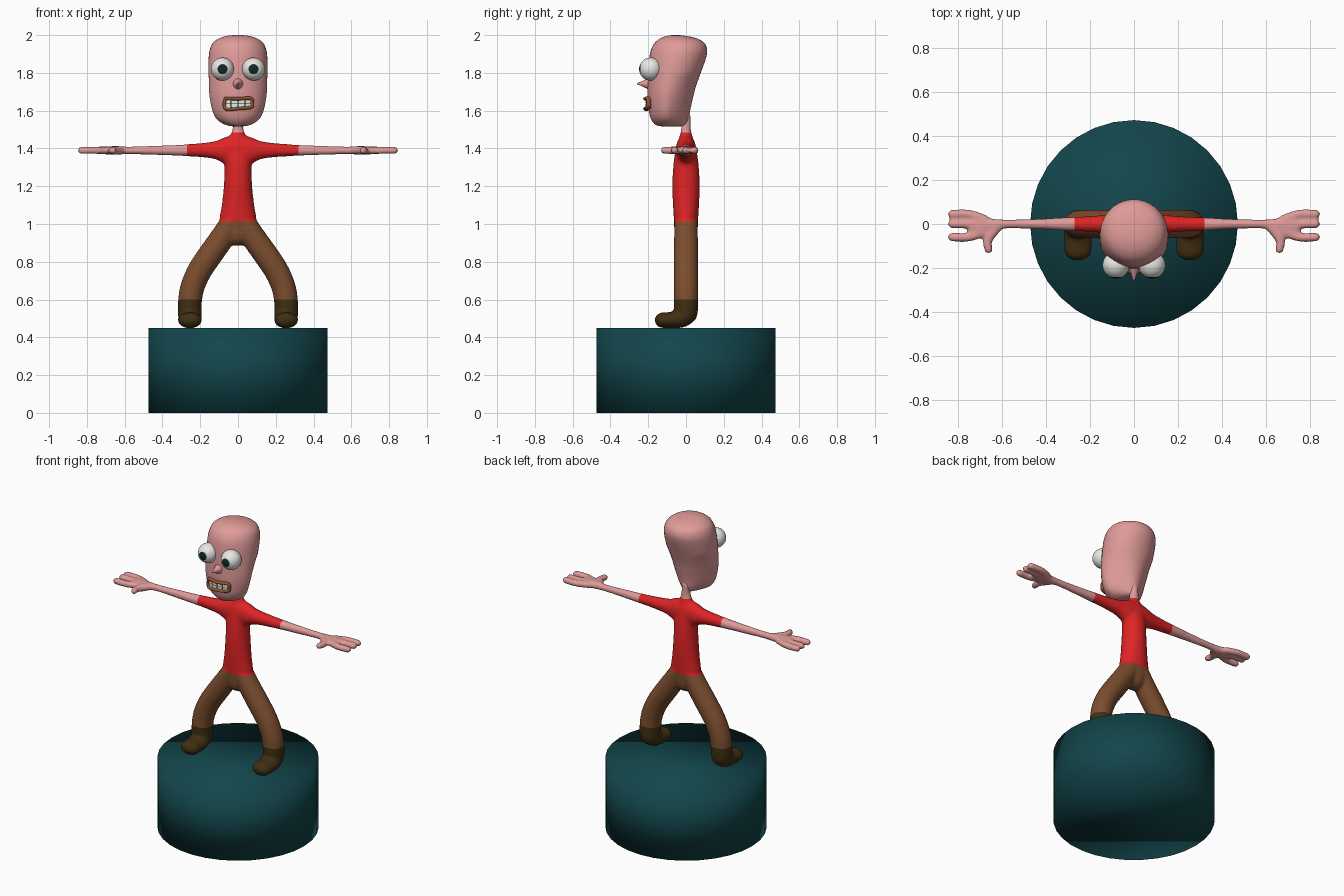
import bpy, bmesh, math
from mathutils import Vector, Matrix

if "Cube" in bpy.data.objects:
    bpy.data.objects.remove(bpy.data.objects["Cube"])

X, Y, Z = Vector((1, 0, 0)), Vector((0, 1, 0)), Vector((0, 0, 1))


def material(name, rgb):
    m = bpy.data.materials.new(name)
    m.diffuse_color = (*rgb, 1)
    m.use_nodes = True
    m.node_tree.nodes["Principled BSDF"].inputs["Base Color"].default_value = m.diffuse_color
    return m


SKIN = material("skin pink", (0.74, 0.33, 0.32))
RED = material("shirt red", (0.74, 0.017, 0.018))
BROWN = material("trouser brown", (0.20, 0.075, 0.027))
BOOT = material("boot dark brown", (0.05, 0.028, 0.006))
TEAL = material("base teal", (0.006, 0.06, 0.07))
WHITE = material("white", (0.8, 0.8, 0.78))
DARK = material("pupil dark", (0.006, 0.022, 0.022))
LIP = material("lip brown", (0.28, 0.09, 0.025))


def part(name, bm, mats, recalc=True):
    if recalc:
        bmesh.ops.recalc_face_normals(bm, faces=bm.faces)
    me = bpy.data.meshes.new(name)
    bm.to_mesh(me)
    bm.free()
    for m in mats:
        me.materials.append(m)
    ob = bpy.data.objects.new(name, me)
    bpy.context.collection.objects.link(ob)
    return ob


def catmull(pts, steps=4):
    """Smooth a list of (x, y, z, radius_u, radius_v)."""
    p = [pts[0]] + list(pts) + [pts[-1]]
    out = []
    for i in range(1, len(p) - 2):
        for k in range(steps):
            t = k / steps
            out.append([0.5 * (2 * b + (c - a) * t + (2 * a - 5 * b + 4 * c - d) * t * t
                               + (3 * b - a - 3 * c + d) * t ** 3)
                        for a, b, c, d in zip(p[i - 1], p[i], p[i + 1], p[i + 2])])
    return out + [list(pts[-1])]


def tube(bm, pts, u, fixed=None, cap=True, n=28):
    """Loft elliptical rings along a path; u is the axis of the first radius."""
    path = catmull(pts)
    pos = [Vector(q[:3]) for q in path]
    tan = [fixed or (pos[min(i + 1, len(pos) - 1)] - pos[max(i - 1, 0)]).normalized()
           for i in range(len(pos))]
    rings = [(p, t, q[3], q[4]) for p, t, q in zip(pos, tan, path)]
    if cap:  # round ends
        for end, sign in ((0, -1), (-1, 1)):
            p, t, ra, rb = rings[end]
            extra = []
            for a in (30, 55, 78):
                s, c = math.sin(math.radians(a)), math.cos(math.radians(a))
                extra.append((p + t * sign * s * min(ra, rb), t, ra * c, rb * c))
            rings = extra[::-1] + rings if end == 0 else rings + extra
    loops = []
    for p, t, ra, rb in rings:
        uu = (u - t * u.dot(t)).normalized()
        vv = t.cross(uu)
        loops.append([bm.verts.new(p + uu * ra * math.cos(a) + vv * rb * math.sin(a))
                      for a in (2 * math.pi * k / n for k in range(n))])
    for a, b in zip(loops, loops[1:]):
        for k in range(n):
            bm.faces.new((a[k], a[(k + 1) % n], b[(k + 1) % n], b[k]))
    bm.faces.new(loops[0][::-1])
    bm.faces.new(loops[-1])


# Round base
bm = bmesh.new()
bmesh.ops.create_cone(bm, cap_ends=True, segments=32, radius1=0.473, radius2=0.473,
                      depth=0.45, matrix=Matrix.Translation((0, 0, 0.225)))
part("base", bm, [TEAL]).data.shade_smooth()

# Body: torso and neck, limbs, hands and boots, fused into one skin
bm = bmesh.new()
tube(bm, [(0, 0, 0.945, 0.08, 0.062), (0, 0, 1.02, 0.098, 0.064), (0, 0, 1.1, 0.086, 0.069),
          (0, 0, 1.2, 0.075, 0.073), (0, 0, 1.3, 0.072, 0.068), (0, 0, 1.38, 0.08, 0.058),
          (0, 0, 1.44, 0.06, 0.042), (0, 0, 1.485, 0.034, 0.028), (0, 0, 1.53, 0.026, 0.026),
          (0, 0, 1.57, 0.026, 0.026)], X)
for s in (1, -1):
    # arm
    tube(bm, [(0, 0, 1.39, 0.055, 0.085), (s * .07, 0, 1.39, 0.05, 0.07),
              (s * .12, 0, 1.391, 0.043, 0.048), (s * .2, 0, 1.391, 0.036, 0.037),
              (s * .32, 0, 1.39, 0.03, 0.029), (s * .45, 0, 1.39, 0.023, 0.024),
              (s * .58, 0, 1.39, 0.02, 0.021), (s * .64, -.004, 1.39, 0.029, 0.023),
              (s * .71, -.008, 1.39, 0.047, 0.021), (s * .74, -.008, 1.39, 0.045, 0.019)], Y)
    # three fingers and a thumb
    for y0, y1 in ((.022, .045), (0, 0), (-.035, -.06)):
        tube(bm, [(s * .68, y0, 1.39, .02, .02), (s * .75, y1, 1.39, .02, .02),
                  (s * .828, y1, 1.39, .02, .02)], Y)
    tube(bm, [(s * .61, -.005, 1.39, .02, .02), (s * .645, -.04, 1.39, .023, .023),
              (s * .667, -.08, 1.39, .021, .021), (s * .662, -.117, 1.39, .019, .019)], Z)
    # leg
    tube(bm, [(s * .03, 0, 1.01, .062, .062), (s * .085, 0, .925, .063, .065),
              (s * .145, 0, .84, .064, .066), (s * .205, 0, .75, .064, .065),
              (s * .243, 0, .66, .064, .064), (s * .255, 0, .58, .064, .063),
              (s * .255, 0, .53, .063, .062)], Y)
    # boot
    tube(bm, [(s * .255, 0, .58, .063, .064), (s * .255, -.002, .53, .063, .06),
              (s * .255, -.025, .503, .062, .052), (s * .255, -.07, .492, .063, .044),
              (s * .255, -.125, .491, .062, .041)], X)
body = part("body", bm, [SKIN, RED, BROWN, BOOT])
bpy.context.view_layer.objects.active = body
body.select_set(True)
rm = body.modifiers.new("fuse", 'REMESH')
rm.mode, rm.voxel_size = 'VOXEL', 0.009
sm = body.modifiers.new("soften", 'SMOOTH')
sm.factor, sm.iterations = 0.5, 5
for name in ("fuse", "soften"):
    bpy.ops.object.modifier_apply(modifier=name)

# Cut clean clothing borders, then colour by region
bm = bmesh.new()
bm.from_mesh(body.data)
for co, no in ((Z * .6, Z), (Z * 1.013, Z), (Z * 1.485, Z), (X * -.27, X), (X * .32, X)):
    bmesh.ops.bisect_plane(bm, geom=bm.verts[:] + bm.edges[:] + bm.faces[:],
                           plane_co=co, plane_no=no, dist=1e-5)
for f in bm.faces:
    c = f.calc_center_median()
    if c.z < 0.6:
        f.material_index = 3
    elif c.z < 1.013:
        f.material_index = 2
    else:
        f.material_index = 1 if c.z < 1.485 and -.27 < c.x < .32 else 0
bm.to_mesh(body.data)
bm.free()
body.data.shade_smooth()

# Head: stacked sections (height, front, back, half width)
sections = [(1.517, -.13, -.03, .03), (1.522, -.155, 0, .06), (1.535, -.172, .012, .09),
            (1.56, -.187, .017, .118), (1.6, -.197, .022, .137), (1.66, -.203, .035, .15),
            (1.72, -.204, .05, .156), (1.8, -.201, .078, .157), (1.87, -.195, .103, .156),
            (1.92, -.186, .112, .15), (1.96, -.165, .096, .132), (1.985, -.132, .05, .095),
            (1.997, -.095, -.01, .05), (2.0, -.07, -.04, .015)]
bm = bmesh.new()
tube(bm, [(0, (f + b) / 2, z, w, (b - f) / 2) for z, f, b, w in sections],
     X, fixed=Z, cap=False, n=40)
for v in bm.verts:  # narrow the nape towards the neck
    k = max(0, min(1, (1.8 - v.co.z) / .25)) * max(0, min(1, (v.co.y + .1) / .12))
    v.co.x *= 1 - 0.5 * k
part("head", bm, [SKIN]).data.shade_smooth()

# Pointed nose
bm = bmesh.new()
tube(bm, [(0, -.18, 1.742, .036, .036), (0, -.205, 1.742, .025, .027),
          (0, -.232, 1.743, .012, .014), (0, -.26, 1.743, .003, .003)],
     X, fixed=-Y, cap=False, n=16)
part("nose", bm, [SKIN]).data.shade_smooth()

# Bulging eyes, pole facing forwards so the pupil is a clean disc
for s, side in ((1, "left"), (-1, "right")):
    bm = bmesh.new()
    bmesh.ops.create_uvsphere(bm, u_segments=32, v_segments=28, radius=0.061,
                              matrix=Matrix.Rotation(math.pi / 2, 4, 'X'))
    for f in bm.faces:
        f.material_index = int(f.calc_center_median().angle(-Y) < math.radians(25.7))
    bmesh.ops.translate(bm, vec=(s * .082, -.187, 1.82), verts=bm.verts)
    part(side + "_eye", bm, [WHITE, DARK]).data.shade_smooth()


def face_y(x):
    """Front of the face at mouth height."""
    return -.085 - .117 * math.sqrt(1 - (x / .148) ** 2)


# Lips: uneven closed loop following the face
bm = bmesh.new()
loop = [(-.065, 1.665), (0, 1.663), (.066, 1.665), (.076, 1.642), (.068, 1.618),
        (0, 1.611), (-.06, 1.607), (-.073, 1.635), (-.065, 1.665)]
tube(bm, [(x, face_y(x) - .012, z, .013, .009) for x, z in loop], Y, n=10)
part("lips", bm, [LIP]).data.shade_smooth()

# Two rows of teeth with a dark backing
for name, mat, w, h, depth in (("teeth", WHITE, .031, .021, .011),
                               ("mouth_gap", DARK, .036, .025, .005)):
    bm = bmesh.new()
    for z in (1.648, 1.625):
        for i in range(4):
            x = (i - 1.5) * .034
            slope = (face_y(x + .01) - face_y(x - .01)) / .02
            bmesh.ops.create_cube(bm, size=1, matrix=Matrix.Translation((x, face_y(x), z))
                                  @ Matrix.Rotation(math.atan(slope), 4, 'Z')
                                  @ Matrix.Diagonal((w, 2 * depth, h, 1)))
    part(name, bm, [mat])
